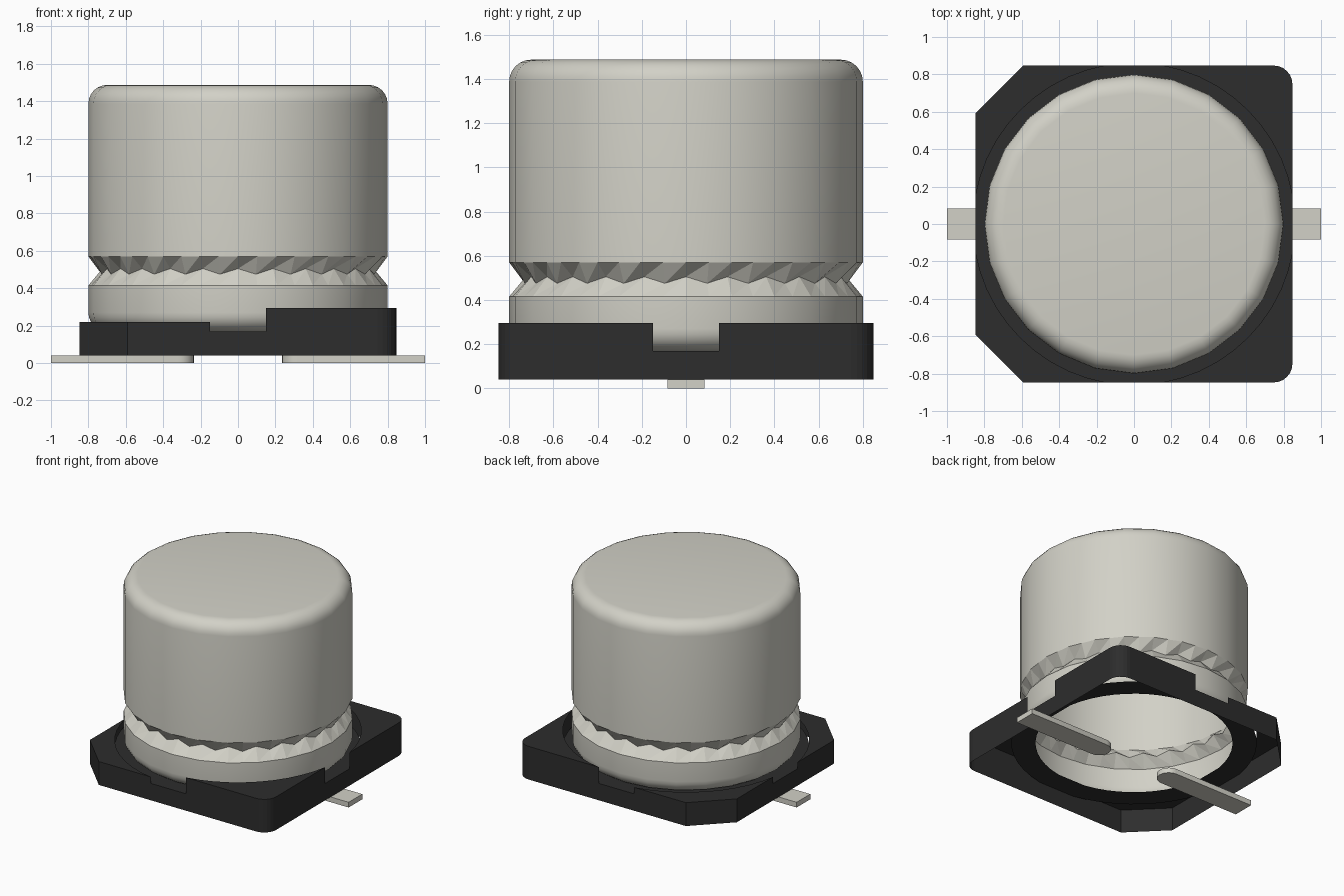
import bpy, bmesh, math
from math import pi, sin, cos, atan2, radians

if "Cube" in bpy.data.objects:
    bpy.data.objects.remove(bpy.data.objects["Cube"], do_unlink=True)


def material(name, rgb):
    m = bpy.data.materials.new(name)
    m.use_nodes = True
    m.diffuse_color = (*rgb, 1)
    b = m.node_tree.nodes["Principled BSDF"]
    b.inputs["Base Color"].default_value = (*rgb, 1)
    b.inputs["Roughness"].default_value = 0.6
    return m


METAL = material("pale metal", (0.645, 0.637, 0.571))
BLACK = material("black plastic", (0.026, 0.026, 0.026))


def finish(bm, name, mat, smooth=False):
    bmesh.ops.remove_doubles(bm, verts=bm.verts, dist=1e-4)
    me = bpy.data.meshes.new(name)
    bm.to_mesh(me)
    bm.free()
    me.materials.append(mat)
    ob = bpy.data.objects.new(name, me)
    bpy.context.collection.objects.link(ob)
    if smooth:
        bpy.ops.object.select_all(action='DESELECT')
        ob.select_set(True)
        bpy.context.view_layer.objects.active = ob
        bpy.ops.object.shade_smooth_by_angle(angle=radians(35))
    return ob


def face(bm, pts):
    return bm.faces.new([bm.verts.new(p) for p in pts])


SIDES = 24


def lathe(name, profile, cap=False):
    """Turn a bottom-to-top (radius, z) profile around z."""
    bm = bmesh.new()
    rings = [[bm.verts.new((r * cos(2 * pi * i / SIDES), r * sin(2 * pi * i / SIDES), z))
              for i in range(SIDES)] for r, z in profile]
    for lo, hi in zip(rings, rings[1:]):
        for i in range(SIDES):
            j = (i + 1) % SIDES
            bm.faces.new((lo[i], lo[j], hi[j], hi[i]))
    if cap:
        bm.faces.new(rings[-1])
    return finish(bm, name, METAL, smooth=True)


def fillet(z, start, end, n=6):
    return [(0.70 + 0.10 * cos(a), z + 0.10 * sin(a))
            for a in (radians(start + (end - start) * k / n) for k in range(n + 1))]


# Can: rounded lower band (open underneath) and tall rounded upper body
lathe("can_lower_band", fillet(0.27, -90, 0) + [(0.80, 0.415)])
lathe("can_body", [(0.80, 0.57)] + fillet(1.387, 0, 90), cap=True)

# Crimped groove: zigzag waist between the two can parts
bm = bmesh.new()
N = SIDES * 2


def groove_ring(even, odd):
    return [bm.verts.new((r * cos(2 * pi * i / N), r * sin(2 * pi * i / N), z))
            for i in range(N) for r, z in [odd if i % 2 else even]]


chord = 0.80 * cos(pi / SIDES)
low = groove_ring((0.80, 0.415), (chord, 0.415))
mid = groove_ring((0.725, 0.505), (0.735, 0.475))
top = groove_ring((0.80, 0.57), (chord, 0.57))
for a, b in ((low, mid), (mid, top)):
    for i in range(N):
        j = (i + 1) % N
        bm.faces.new((a[i], a[j], b[j]))
        bm.faces.new((a[i], b[j], b[i]))
finish(bm, "can_crimp_groove", METAL)

# Base: thin shell with four corner platforms, a round seat and edge notches
H, R, HOLE = 0.847, 0.86, 0.69
BOTTOM, SEAT = 0.04, 0.17
B = math.sqrt(R * R - H * H)          # half width of each notch
A0 = atan2(B, H)
bm = bmesh.new()
for sx in (1, -1):
    for sy in (1, -1):
        z = 0.295 if sx > 0 else 0.22
        if sx > 0:                    # rounded corner
            c = H - 0.10
            corner = [(c + 0.10 * cos(pi / 2 * k / 6), c + 0.10 * sin(pi / 2 * k / 6))
                      for k in range(7)]
        else:                         # cut corner
            corner = [(H, H - 0.255), (H - 0.255, H)]
        path = [(H, B)] + corner + [(B, H)]
        angles = [A0 + (pi / 2 - 2 * A0) * k / 10 for k in range(11)]
        arc = [(R * cos(a), R * sin(a)) for a in angles]
        inner = [(HOLE * cos(a), HOLE * sin(a)) for a in angles]
        polys = [[(x, y, z) for x, y in path + arc[-2:0:-1]]]
        for p, q in zip(path, path[1:]):
            polys.append([(*p, BOTTOM), (*q, BOTTOM), (*q, z), (*p, z)])
        for k in range(10):
            polys.append([(*v, SEAT) for v in (inner[k], arc[k], arc[k + 1], inner[k + 1])])
        for poly in polys:
            pts = [(sx * x, sy * y, h) for x, y, h in poly]
            face(bm, pts if sx * sy > 0 else pts[::-1])
for k in range(4):                    # notch floor and sill on each side
    ca, sa = round(cos(k * pi / 2)), round(sin(k * pi / 2))
    ix, iy = HOLE * cos(A0), HOLE * sin(A0)
    for poly in ([(H, -B, BOTTOM), (H, B, BOTTOM), (H, B, SEAT), (H, -B, SEAT)],
                 [(ix, -iy, SEAT), (H, -B, SEAT), (H, B, SEAT), (ix, iy, SEAT)]):
        face(bm, [(x * ca - y * sa, x * sa + y * ca, h) for x, y, h in poly])
finish(bm, "base_tray", BLACK)

# Leads: flat strips with a rounded inner end
W = 0.083
for name, s in (("left_lead", 1), ("right_lead", -1)):
    bm = bmesh.new()
    outline = [(1.0, -W), (1.0, W)] + [
        (0.235 + W + W * cos(a), W * sin(a))
        for a in (pi / 2 + pi * k / 10 for k in range(11))]
    f = face(bm, [(s * x, s * y, 0) for x, y in outline])
    up = bmesh.ops.extrude_face_region(bm, geom=[f])
    bmesh.ops.translate(bm, vec=(0, 0, 0.04),
                        verts=[v for v in up["geom"] if isinstance(v, bmesh.types.BMVert)])
    if not any(abs(g.normal.z) > 0.9 and g.calc_center_median().z < 0.01 for g in bm.faces):
        face(bm, [(s * x, s * y, 0) for x, y in outline[::-1]])
    bmesh.ops.remove_doubles(bm, verts=bm.verts, dist=1e-4)
    bmesh.ops.recalc_face_normals(bm, faces=bm.faces)
    finish(bm, name, METAL, smooth=True)
